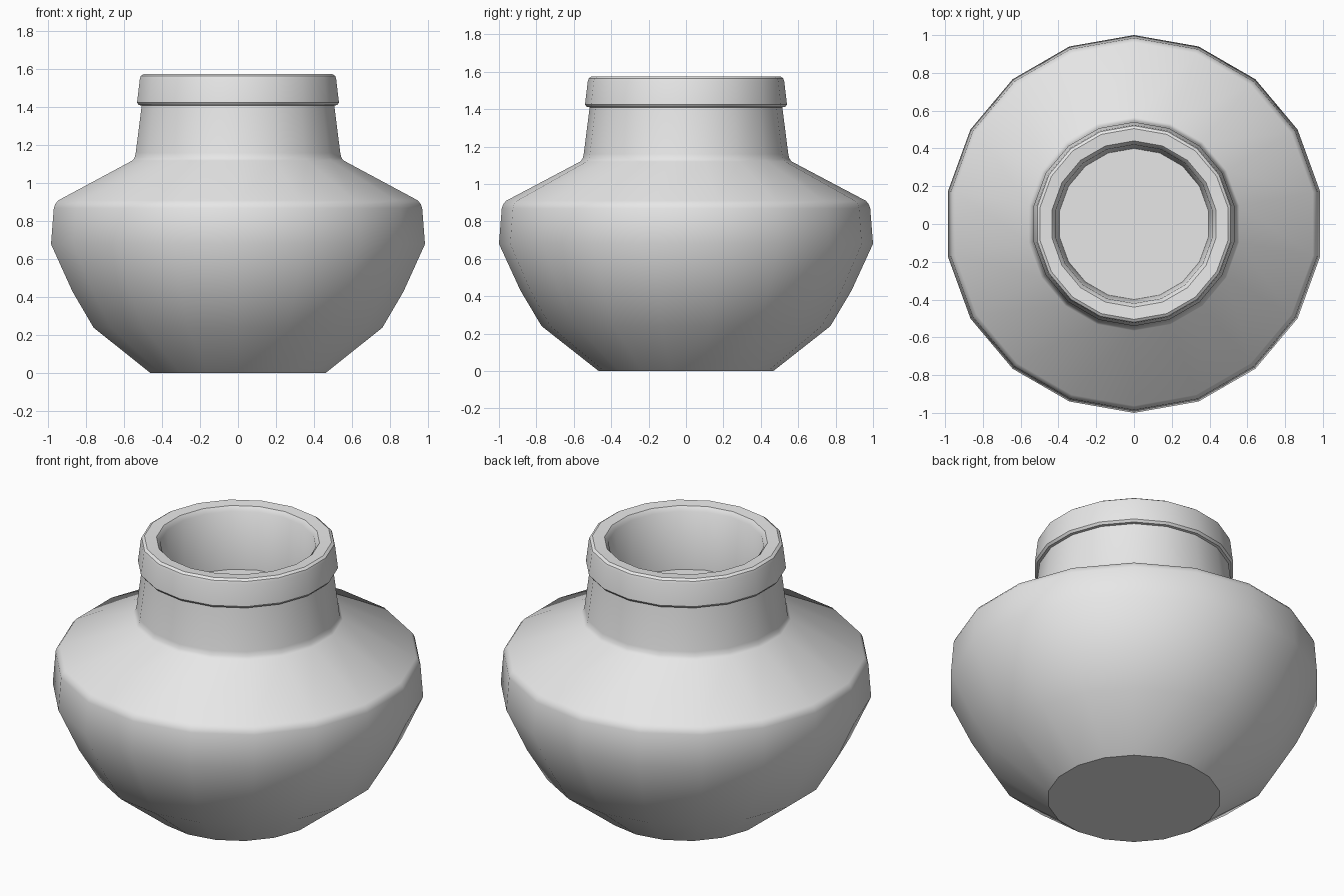
import bpy
import bmesh
from math import cos, sin, pi, radians

SIDES = 18

cube = bpy.data.objects.get("Cube")
if cube:
    bpy.data.objects.remove(cube, do_unlink=True)

# Clay colour
clay = bpy.data.materials.new("pale_grey_clay")
clay.use_nodes = True
grey = (0.8, 0.8, 0.8, 1.0)
clay.diffuse_color = grey
clay.node_tree.nodes["Principled BSDF"].inputs["Base Color"].default_value = grey

# Profile as (radius, height), from the base up, over the lip and down inside
body = [(0.467, 0.0), (0.772, 0.24), (0.885, 0.43), (1.0, 0.68)]
shoulder = [(0.985, 0.87), (0.978, 0.89), (0.962, 0.91)]
neck = [(0.565, 1.12), (0.553, 1.135), (0.547, 1.16), (0.515, 1.41)]
rim = [(0.53, 1.412), (0.54, 1.425), (0.525, 1.55), (0.52, 1.565), (0.505, 1.575)]
mouth = [(0.44, 1.57), (0.42, 1.545), (0.40, 1.21)]


def lathe(name, profile):
    """Turn a profile around z and close both ends with flat caps."""
    bm = bmesh.new()
    rings = []
    for radius, height in profile:
        angles = [pi / 2 + 2 * pi * i / SIDES for i in range(SIDES)]
        rings.append([bm.verts.new((radius * cos(a), radius * sin(a), height))
                      for a in angles])
    for low, high in zip(rings, rings[1:]):
        for i in range(SIDES):
            j = (i + 1) % SIDES
            bm.faces.new((low[i], low[j], high[j], high[i]))
    bm.faces.new(rings[0][::-1])
    bm.faces.new(rings[-1])
    bmesh.ops.recalc_face_normals(bm, faces=bm.faces)
    mesh = bpy.data.meshes.new(name)
    bm.to_mesh(mesh)
    bm.free()
    obj = bpy.data.objects.new(name, mesh)
    bpy.context.collection.objects.link(obj)
    mesh.materials.append(clay)
    return obj


pot = lathe("clay_pot", body + shoulder + neck + rim + mouth)

# Smooth sides with sharp base, lip and inner floor edges
bpy.ops.object.select_all(action="DESELECT")
pot.select_set(True)
bpy.context.view_layer.objects.active = pot
bpy.ops.object.shade_smooth_by_angle(angle=radians(35))
